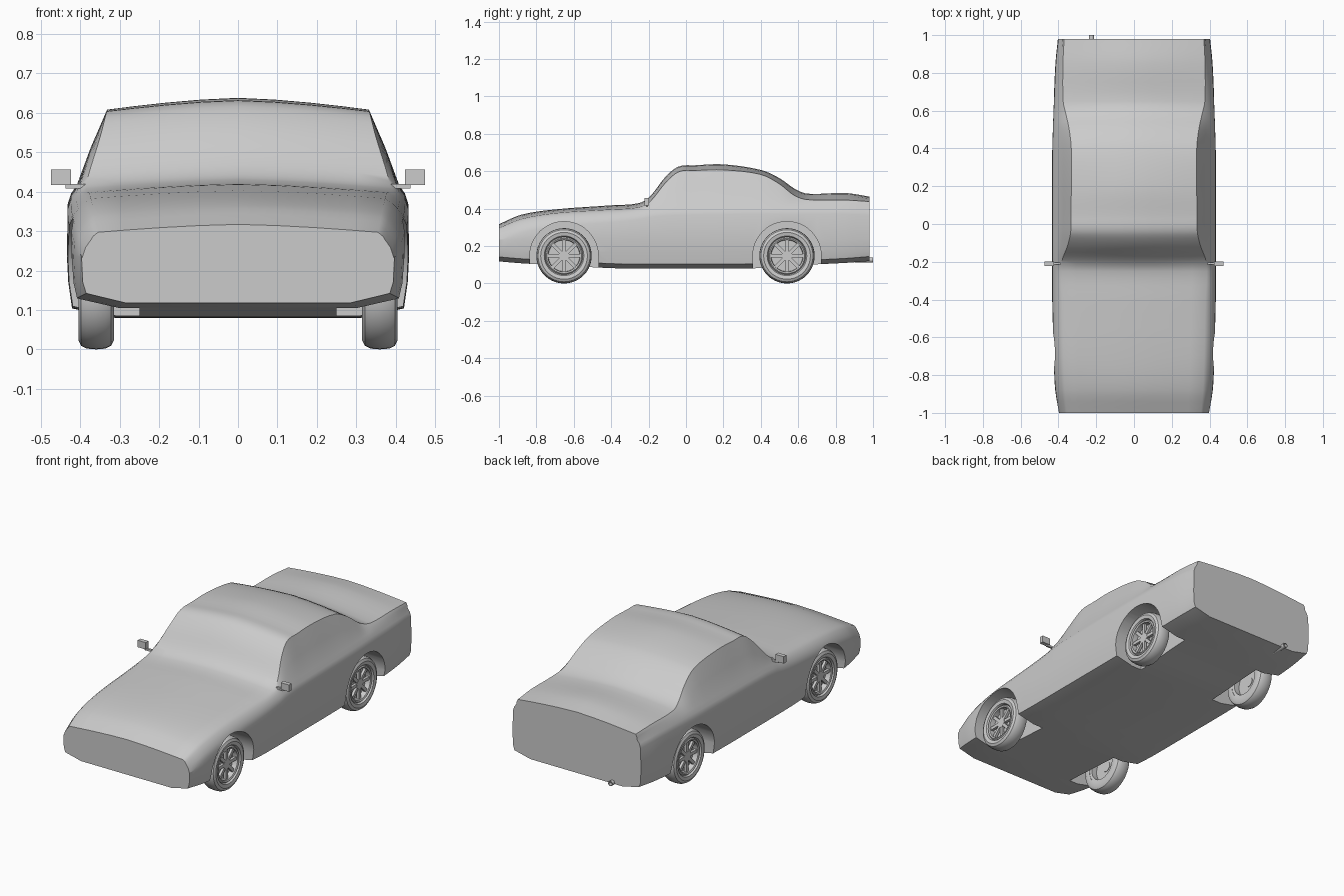
import bpy, bmesh, math
from mathutils import Matrix, Vector

if "Cube" in bpy.data.objects:
    bpy.data.objects.remove(bpy.data.objects["Cube"])

def finish(name, bm, angle=35):
    bmesh.ops.recalc_face_normals(bm, faces=bm.faces)
    me = bpy.data.meshes.new(name)
    bm.to_mesh(me)
    bm.free()
    ob = bpy.data.objects.new(name, me)
    bpy.context.collection.objects.link(ob)
    smooth(ob, angle)
    return ob

def smooth(ob, angle=35):
    bpy.ops.object.select_all(action='DESELECT')
    ob.select_set(True)
    bpy.context.view_layer.objects.active = ob
    bpy.ops.object.shade_smooth_by_angle(angle=math.radians(angle))

def box(bm, lo, hi, rot=None):
    c = [(a + b) / 2 for a, b in zip(lo, hi)]
    s = [b - a for a, b in zip(lo, hi)]
    m = Matrix.Translation(c) @ Matrix.Diagonal((*s, 1))
    bmesh.ops.create_cube(bm, size=1, matrix=(rot @ m) if rot else m)

def loft(bm, rings, closed=False):
    rows = [[bm.verts.new(p) for p in r] for r in rings]
    n = len(rows[0])
    pairs = list(zip(rows, rows[1:])) + ([(rows[-1], rows[0])] if closed else [])
    for a, b in pairs:
        for i in range(n):
            j = (i + 1) % n
            bm.faces.new((a[i], a[j], b[j], b[i]))
    if not closed:
        bm.faces.new(rows[0])
        bm.faces.new(rows[-1])

# Body stations: y, centre top, edge height, edge x, half width, belt height, floor
stations = [
    (-1.00, .317, .297, .355, .397, .278, .118),
    (-.88, .368, .345, .365, .417, .318, .108),
    (-.70, .396, .376, .372, .427, .350, .098),
    (-.40, .418, .396, .378, .433, .372, .082),
    (-.25, .430, .408, .385, .434, .388, .080),
    (-.19, .468, .440, .380, .434, .400, .080),
    (-.11, .570, .538, .350, .434, .408, .080),
    (-.04, .625, .597, .335, .434, .410, .080),
    (.05, .632, .604, .333, .434, .412, .080),
    (.20, .637, .607, .332, .434, .414, .080),
    (.40, .607, .583, .332, .433, .416, .082),
    (.50, .563, .532, .343, .431, .416, .088),
    (.58, .507, .470, .360, .428, .416, .095),
    (.65, .480, .448, .375, .425, .416, .100),
    (.85, .484, .446, .376, .416, .416, .110),
    (.98, .465, .438, .370, .403, .410, .120),
]

def section(p):
    y, zt, ze, xe, w, zb, zf = p
    half = [(0, zf), (w * .72, zf), (w * .97, zf + .024), (w * .992, .17), (w, .235),
            (w - .002, zb - .045), (w - .010, zb - .020), (w - .024, zb)]
    half.append(((w - .024 + xe) / 2 + .003, (zb + ze) / 2))
    half += [(xe * f, zt - (zt - ze) * f ** 1.5) for f in (1, .8, .55, .28, 0)]
    pts = half + [(-x, z) for x, z in half[-2:0:-1]]
    return [(x, y, z) for x, z in pts]

def spline(rows, steps):
    out = []
    ys = [r[0] for r in rows]
    n = len(rows)
    def slope(i, k):
        a, b = max(i - 1, 0), min(i + 1, n - 1)
        return (rows[b][k] - rows[a][k]) / (ys[b] - ys[a])
    for i in range(n - 1):
        h = ys[i + 1] - ys[i]
        for s in range(steps):
            t = s / steps
            r = [ys[i] + h * t]
            for k in range(1, len(rows[0])):
                r.append((2*t**3 - 3*t**2 + 1) * rows[i][k] + (t**3 - 2*t*t + t) * h * slope(i, k)
                         + (3*t*t - 2*t**3) * rows[i+1][k] + (t**3 - t*t) * h * slope(i + 1, k))
            out.append(r)
    return out + [list(rows[-1])]

bm = bmesh.new()
loft(bm, [section(p) for p in spline(stations, 4)])
body = finish("car_body", bm)

# Wheel arches cut into the body
AXLES, ZC = (-.652, .54), .148
for y in AXLES:
    for s in (-1, 1):
        prof = [(y + .183 * math.cos(a), ZC + .183 * math.sin(a))
                for a in (math.pi * i / 24 for i in range(25))]
        prof += [(y - .183, 0), (y + .183, 0)]
        bm = bmesh.new()
        loft(bm, [[(s * x, py, pz) for py, pz in prof] for x in (.25, .6)])
        cut = finish("arch_cutter", bm)
        cut.hide_render = True
        m = body.modifiers.new("arch", 'BOOLEAN')
        m.operation, m.solver, m.object = 'DIFFERENCE', 'EXACT', cut
        bpy.context.view_layer.objects.active = body
        bpy.ops.object.modifier_apply(modifier=m.name)
        bpy.data.objects.remove(cut, do_unlink=True)
smooth(body, 40)

# Wheels: turned tyre and rim, eight spokes and a hub
def lathe(bm, prof, x0, s, y, n=40):
    loft(bm, [[(x0 + s * dx, y + r * math.cos(a), ZC + r * math.sin(a))
               for a in (2 * math.pi * i / n for i in range(n))] for r, dx in prof], closed=True)

tyre = [(.100, .030), (.106, .041), (.125, .045), (.139, .038), (.146, .024), (.148, 0),
        (.146, -.024), (.139, -.038), (.125, -.045), (.100, -.042)]
rim = [(.100, .032), (.094, .038), (.086, .034), (.084, .005), (.084, -.038), (.100, -.040)]
for label, y in zip(("front", "rear"), AXLES):
    for side, s in (("left", 1), ("right", -1)):
        x0 = s * .36
        bm = bmesh.new()
        lathe(bm, tyre, x0, s, y)
        finish(f"{label}_{side}_tyre", bm)
        bm = bmesh.new()
        lathe(bm, rim, x0, s, y)
        for r, a, d in ((.086, .0, .01), (.028, .01, .036)):
            bmesh.ops.create_cone(bm, cap_ends=True, segments=32, radius1=r, radius2=r, depth=d,
                                  matrix=Matrix.Translation((x0 + s * a, y, ZC))
                                  @ Matrix.Rotation(math.pi / 2, 4, 'Y'))
        for i in range(8):
            rot = Matrix.Translation((x0, y, ZC)) @ Matrix.Rotation(i * math.pi / 4, 4, 'X')
            xs = sorted((s * .012, s * .027))
            box(bm, (xs[0], -.009, .02), (xs[1], .009, .088), rot)
        finish(f"{label}_{side}_rim", bm)

# Door mirrors on short stalks
for side, s in (("left", 1), ("right", -1)):
    bm = bmesh.new()
    for lo, hi in (((.424, -.222, .417), (.475, -.198, .456)), ((.385, -.215, .408), (.438, -.203, .419))):
        xs = sorted((s * lo[0], s * hi[0]))
        box(bm, (xs[0], *lo[1:]), (xs[1], *hi[1:]))
    finish(f"{side}_mirror", bm)

# Exhaust pipe under the tail
bm = bmesh.new()
pipe = [(.014, .90), (.014, 1.0), (.010, 1.0), (.010, .90)]
loft(bm, [[(-.225 + r * math.cos(a), y, .126 + r * math.sin(a))
           for a in (2 * math.pi * i / 16 for i in range(16))] for r, y in pipe], closed=True)
finish("exhaust_pipe", bm)
